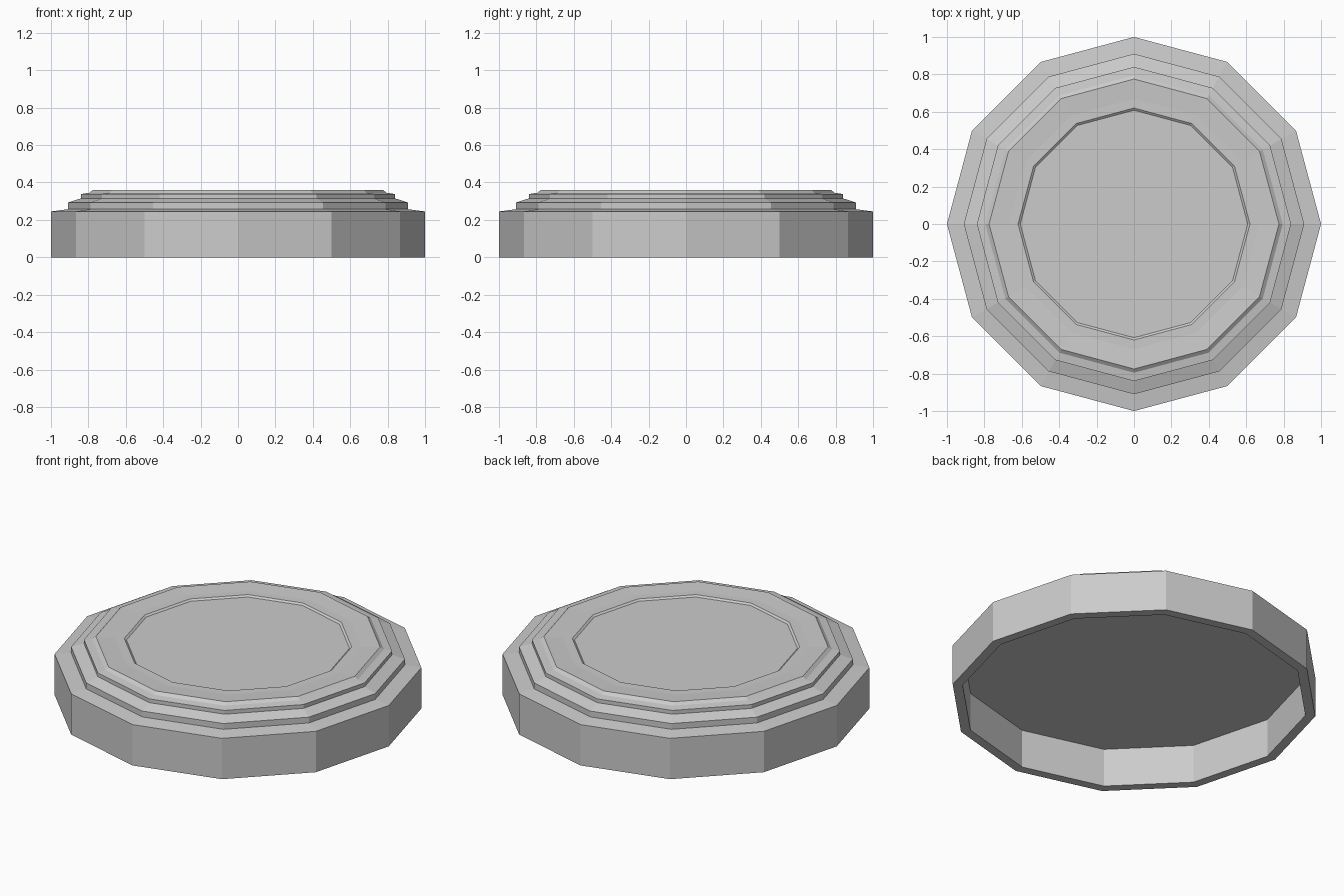
import bpy, bmesh, math

cube = bpy.data.objects.get("Cube")
if cube:
    bpy.data.objects.remove(cube, do_unlink=True)

SIDES = 12

# Single plain metal colour
metal = bpy.data.materials.new("light_grey_metal")
metal.use_nodes = True
GREY = (0.6, 0.6, 0.6, 1)
metal.diffuse_color = GREY
metal.node_tree.nodes["Principled BSDF"].inputs["Base Color"].default_value = GREY

# Radius and height, from the ceiling inside, around the rim, to the top panel
PROFILE = [
    (0.945, 0.23), (0.945, 0), (1, 0), (1, 0.245),   # hollow skirt
    (0.91, 0.257), (0.91, 0.292),                    # lower step
    (0.84, 0.315), (0.84, 0.338),                    # upper step
    (0.795, 0.345), (0.775, 0.36),                   # raised lip
    (0.67, 0.354), (0.62, 0.354), (0.608, 0.345),    # sunken panel
]


def lathe(name, profile, material):
    """Turn a profile around z and close both ends with flat caps."""
    bm = bmesh.new()
    rings = []
    for r, z in profile:
        angles = [math.tau * i / SIDES for i in range(SIDES)]
        rings.append([bm.verts.new((r * math.cos(a), r * math.sin(a), z)) for a in angles])
    for low, high in zip(rings, rings[1:]):
        for i in range(SIDES):
            j = (i + 1) % SIDES
            bm.faces.new((low[i], low[j], high[j], high[i]))
    bm.faces.new(rings[0][::-1])
    bm.faces.new(rings[-1])
    bmesh.ops.recalc_face_normals(bm, faces=bm.faces[:])
    mesh = bpy.data.meshes.new(name)
    bm.to_mesh(mesh)
    bm.free()
    mesh.materials.append(material)
    obj = bpy.data.objects.new(name, mesh)
    bpy.context.collection.objects.link(obj)
    return obj


lathe("jar_lid", PROFILE, metal)
